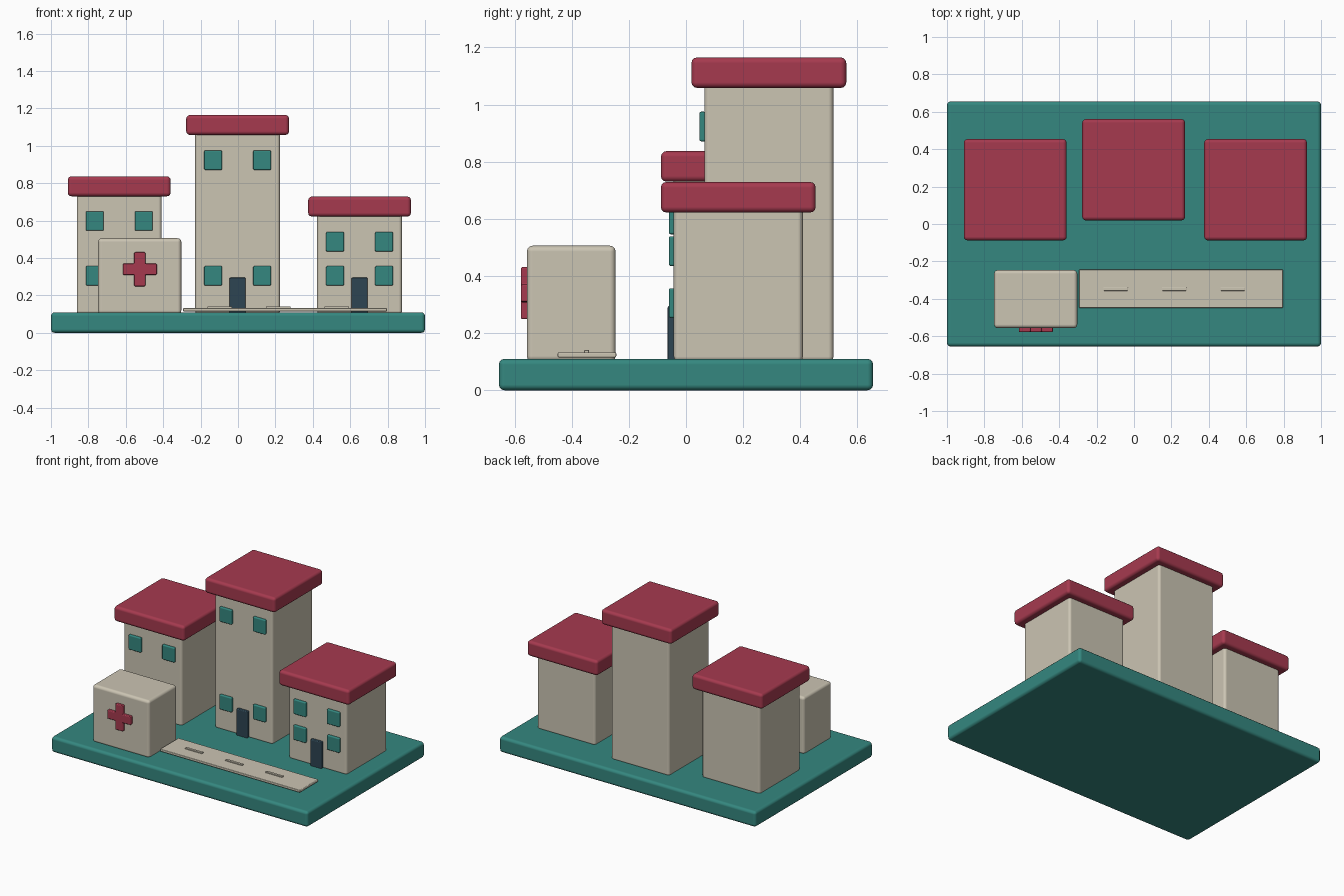
import bpy
import bmesh
import math

if "Cube" in bpy.data.objects:
    bpy.data.objects.remove(bpy.data.objects["Cube"])


def material(name, rgb):
    m = bpy.data.materials.new(name)
    m.diffuse_color = (*rgb, 1)
    m.use_nodes = True
    m.node_tree.nodes["Principled BSDF"].inputs["Base Color"].default_value = m.diffuse_color
    return m


TEAL = material("teal", (0.035, 0.245, 0.215))
RED = material("red", (0.38, 0.042, 0.078))
CREAM = material("cream", (0.60, 0.555, 0.45))
NAVY = material("navy", (0.026, 0.058, 0.084))


def finish(name, bm, mat, bevel):
    """Turn a bmesh into an object with softly rounded edges."""
    bmesh.ops.recalc_face_normals(bm, faces=bm.faces)
    mesh = bpy.data.meshes.new(name)
    bm.to_mesh(mesh)
    bm.free()
    mesh.materials.append(mat)
    ob = bpy.data.objects.new(name, mesh)
    bpy.context.collection.objects.link(ob)
    for p in mesh.polygons:
        p.use_smooth = True
    mod = ob.modifiers.new("rounded_edges", "BEVEL")
    mod.width = bevel
    mod.segments = 3
    mod.limit_method = "ANGLE"
    mod.angle_limit = math.radians(30)
    mod.harden_normals = True
    return ob


def box(name, x, y, z, mat, bevel):
    """Rounded box from (min, max) ranges on each axis."""
    bm = bmesh.new()
    bmesh.ops.create_cube(bm, size=1)
    for v in bm.verts:
        for i, (lo, hi) in enumerate((x, y, z)):
            v.co[i] = lo if v.co[i] < 0 else hi
    return finish(name, bm, mat, bevel)


def around(c, half):
    return (c - half, c + half)


GROUND = 0.11
box("base", (-1, 1), (-0.655, 0.655), (0, GROUND), TEAL, 0.02)


def building(name, cx, cy, top, window_rows):
    front = cy - 0.226
    box(name + "_walls", around(cx, 0.227), around(cy, 0.226),
        (GROUND - 0.01, top + 0.03), CREAM, 0.018)
    box(name + "_roof", around(cx, 0.275), around(cy, 0.271),
        (top, top + 0.107), RED, 0.02)
    box(name + "_door", around(cx, 0.043), (front - 0.021, front + 0.02),
        (GROUND - 0.01, 0.295), NAVY, 0.006)
    # windows in mirrored pairs on each floor
    for z in window_rows:
        for side in (-1, 1):
            box(name + "_window", around(cx + side * 0.131, 0.048),
                (front - 0.017, front + 0.005), around(z, 0.052), TEAL, 0.007)


building("left_house", -0.635, 0.183, 0.73, (0.305, 0.598))
building("tower", -0.002, 0.29, 1.058, (0.305, 0.923))
building("right_house", 0.65, 0.183, 0.622, (0.305, 0.487))

# clinic block
box("clinic", (-0.748, -0.303), (-0.557, -0.246), (GROUND - 0.01, 0.506), CREAM, 0.02)

# clinic cross: one quadrant rotated four times, then extruded
a, b = 0.03, 0.091
bm = bmesh.new()
outline = []
for k in range(4):
    c, s = round(math.cos(k * math.pi / 2)), round(math.sin(k * math.pi / 2))
    for u, w in ((b, -a), (b, a), (a, a)):
        outline.append(bm.verts.new((-0.525 + u * c - w * s, -0.578,
                                     0.34 + u * s + w * c)))
face = bm.faces.new(outline)
solid = bmesh.ops.extrude_face_region(bm, geom=[face])
for v in solid["geom"]:
    if isinstance(v, bmesh.types.BMVert):
        v.co.y = -0.55
finish("clinic_cross", bm, RED, 0.006)

# road strip with three dashes
box("road", (-0.294, 0.797), (-0.449, -0.244), (0.115, 0.133), CREAM, 0.005)
for cx in (-0.098, 0.215, 0.528):
    box("road_dash", around(cx, 0.066), around(-0.348, 0.009), (0.128, 0.141), CREAM, 0.003)
